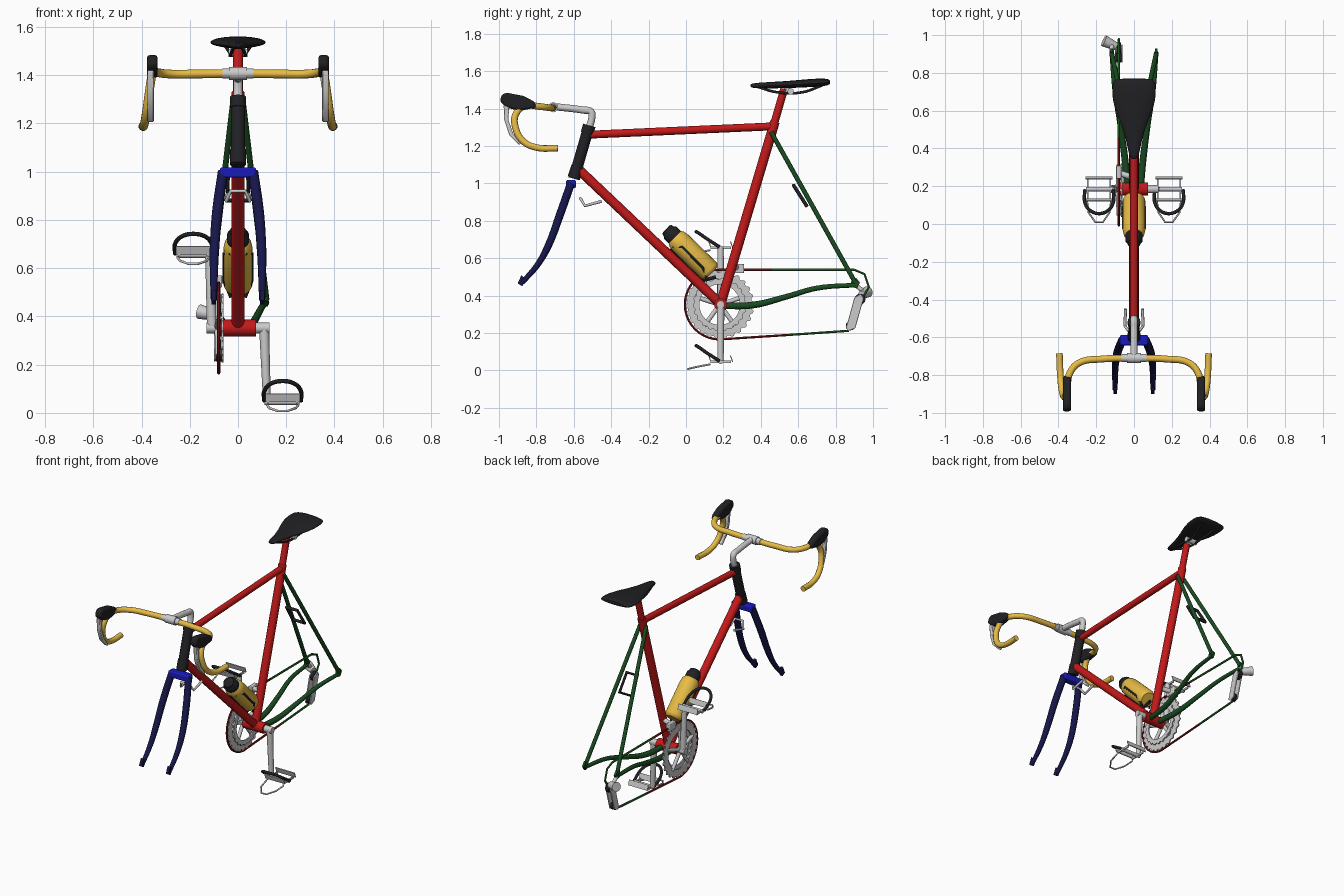
import bpy, bmesh, math
from mathutils import Vector


def paint(name, *rgb):
    m = bpy.data.materials.new(name)
    m.diffuse_color = (*rgb, 1)
    return m


RED = paint("red", 0.55, 0.01, 0.01)
DARK_RED = paint("dark_red", 0.2, 0.01, 0.01)
GREEN = paint("green", 0.01, 0.07, 0.015)
CHAIN_GREEN = paint("chain_green", 0.02, 0.15, 0.02)
NAVY = paint("navy", 0.008, 0.008, 0.07)
BLUE = paint("blue", 0.01, 0.01, 0.5)
YELLOW = paint("yellow", 0.8, 0.5, 0.06)
BLACK = paint("black", 0.015, 0.015, 0.018)


def finish(ob, mat, angle=40):
    if mat:
        ob.data.materials.append(mat)
    bpy.ops.object.select_all(action='DESELECT')
    ob.select_set(True)
    bpy.context.view_layer.objects.active = ob
    if ob.type == 'CURVE':
        bpy.ops.object.convert(target='MESH')
    bpy.ops.object.shade_smooth_by_angle(angle=math.radians(angle))
    return bpy.context.object


def tube(name, pts, r, mat=None, bend=False, closed=False, radii=None, res=4):
    """Round tube along points; bend=True makes a smooth path."""
    cu = bpy.data.curves.new(name, 'CURVE')
    cu.dimensions = '3D'
    cu.bevel_depth, cu.bevel_resolution, cu.resolution_u = r, res, 6
    cu.use_fill_caps = True
    sp = cu.splines.new('BEZIER')
    sp.bezier_points.add(len(pts) - 1)
    sp.use_cyclic_u = closed
    for i, (bp, p) in enumerate(zip(sp.bezier_points, pts)):
        bp.co = p
        bp.handle_left_type = bp.handle_right_type = 'AUTO' if bend else 'VECTOR'
        bp.radius = radii[i] if radii else 1
    ob = bpy.data.objects.new(name, cu)
    bpy.context.collection.objects.link(ob)
    return finish(ob, mat)


def mesh(name, verts, faces, mat=None, bevel=0, subsurf=0):
    me = bpy.data.meshes.new(name)
    me.from_pydata(verts, [], faces)
    bm = bmesh.new()
    bm.from_mesh(me)
    bmesh.ops.recalc_face_normals(bm, faces=bm.faces)
    bm.to_mesh(me)
    bm.free()
    ob = bpy.data.objects.new(name, me)
    bpy.context.collection.objects.link(ob)
    if bevel:
        b = ob.modifiers.new("bevel", 'BEVEL')
        b.width, b.segments = bevel, 2
    if subsurf:
        ob.modifiers.new("subsurf", 'SUBSURF').levels = subsurf
        ob.modifiers["subsurf"].render_levels = subsurf
    return finish(ob, mat)


def loft(name, rings, mat=None, **kw):
    n = len(rings[0])
    faces = [(k * n + i, k * n + (i + 1) % n, (k + 1) * n + (i + 1) % n, (k + 1) * n + i)
             for k in range(len(rings) - 1) for i in range(n)]
    faces += [tuple(range(n)), tuple(range((len(rings) - 1) * n, len(rings) * n))]
    return mesh(name, [v for r in rings for v in r], faces, mat, **kw)


def prism(name, yz, x0, x1, mat=None, bevel=0):
    return loft(name, [[(x, y, z) for y, z in yz] for x in (x0, x1)], mat, bevel=bevel)


def lathe(name, start, end, profile, mat, n=24):
    """Revolve (distance, radius) pairs about the axis start -> end in the yz plane."""
    a = Vector(start)
    d = (Vector(end) - a).normalized()
    u, v = Vector((1, 0, 0)), d.cross(Vector((1, 0, 0)))
    return loft(name, [[a + d * t + (u * math.cos(2 * math.pi * i / n) + v * math.sin(2 * math.pi * i / n)) * r
                        for i in range(n)] for t, r in profile], mat)


def rect(y0, y1, z0, z1):
    return [(y0, z0), (y1, z0), (y1, z1), (y0, z1)]


# Main frame
tube("top_tube", [(0, -0.53, 1.26), (0, 0.465, 1.305)], 0.021, RED)
tube("down_tube", [(0, -0.585, 1.085), (0, 0.185, 0.355)], 0.026, RED)
tube("seat_tube", [(0, 0.185, 0.355), (0, 0.475, 1.33)], 0.026, RED)
tube("seat_post", [(0, 0.46, 1.28), (0, 0.525, 1.505)], 0.021, RED)
tube("bottom_bracket", [(-0.075, 0.185, 0.352), (0.075, 0.185, 0.352)], 0.035, RED)
tube("head_tube", [(0, -0.52, 1.30), (0, -0.6, 1.025)], 0.03, BLACK)
tube("headset_top", [(0, -0.517, 1.31), (0, -0.53, 1.265)], 0.034, BLACK)
tube("headset_bottom", [(0, -0.58, 1.09), (0, -0.6, 1.03)], 0.034, BLACK)

# Fork crown
prism("fork_crown", rect(-0.642, -0.588, 0.975, 1.018), -0.075, 0.075, BLUE, 0.008)

# Saddle, rails and clamp
seat = [(0.343, 0.012, 1.522, 0.008), (0.36, 0.028, 1.52, 0.018), (0.45, 0.043, 1.522, 0.021),
        (0.54, 0.075, 1.525, 0.023), (0.62, 0.112, 1.53, 0.026), (0.70, 0.123, 1.535, 0.027),
        (0.755, 0.118, 1.538, 0.024), (0.772, 0.095, 1.54, 0.012)]
loft("saddle", [[(w * math.cos(a), y, z + h * math.sin(a) * (1 if math.sin(a) > 0 else 0.7))
                 for a in [2 * math.pi * i / 12 for i in range(12)]] for y, w, z, h in seat],
     BLACK, subsurf=1)
tube("saddle_clamp", [(-0.04, 0.56, 1.492), (0.04, 0.56, 1.492)], 0.017)
tube("saddle_post_head", [(0, 0.52, 1.49), (0, 0.56, 1.495)], 0.018)

# Stem and handlebar
tube("stem", [(0, -0.525, 1.28), (0, -0.503, 1.355), (0, -0.508, 1.383), (0, -0.55, 1.392), (0, -0.70, 1.41)],
     0.019, bend=True)
tube("stem_clamp", [(-0.038, -0.71, 1.407), (0.038, -0.71, 1.407)], 0.027)
tube("bar_sleeve", [(-0.065, -0.71, 1.407), (0.065, -0.71, 1.407)], 0.021)

for s, side in ((1, "left"), (-1, "right")):
    tube(f"handlebar_{side}", [(0, -0.71, 1.407), (s * 0.17, -0.715, 1.405), (s * 0.29, -0.735, 1.405),
         (s * 0.34, -0.79, 1.412), (s * 0.353, -0.86, 1.415), (s * 0.362, -0.91, 1.37),
         (s * 0.372, -0.912, 1.30), (s * 0.383, -0.87, 1.225), (s * 0.39, -0.80, 1.192),
         (s * 0.395, -0.685, 1.188)], 0.018, YELLOW, bend=True)
    prism(f"brake_hood_{side}", [(-0.995, 1.44), (-0.985, 1.475), (-0.96, 1.485), (-0.87, 1.468), (-0.81, 1.437),
          (-0.8, 1.405), (-0.89, 1.388), (-0.96, 1.405)], s * 0.355 - 0.022, s * 0.355 + 0.022, BLACK, 0.012)
    prism(f"brake_lever_{side}", [(-0.975, 1.42), (-0.972, 1.34), (-0.945, 1.26), (-0.89, 1.205),
          (-0.883, 1.215), (-0.925, 1.27), (-0.95, 1.34), (-0.945, 1.41)],
          s * 0.362 - 0.013, s * 0.362 + 0.013, None, 0.004)
    # Fork blades
    tube(f"fork_blade_{side}", [(s * 0.062, -0.615, 1.0), (s * 0.086, -0.675, 0.83), (s * 0.098, -0.735, 0.67),
         (s * 0.1, -0.79, 0.57), (s * 0.1, -0.875, 0.47)], 0.022, NAVY, bend=True, radii=(1, 1, 0.9, 0.75, 0.6))
    prism(f"fork_tip_{side}", [(-0.9, 0.465), (-0.875, 0.45), (-0.855, 0.485), (-0.88, 0.51)],
          s * 0.1 - 0.009, s * 0.1 + 0.009, NAVY)
    # Rear stays
    tube(f"seat_stay_{side}", [(s * 0.022, 0.455, 1.275), (s * 0.118, 0.905, 0.47)], 0.0125, GREEN)
    tube(f"chain_stay_{side}", [(s * 0.035, 0.2, 0.345), (s * 0.05, 0.36, 0.35), (s * 0.075, 0.54, 0.395),
         (s * 0.1, 0.7, 0.44), (s * 0.118, 0.91, 0.457)], 0.015, GREEN, bend=True, radii=(1.2, 1.2, 1, 0.9, 0.8))
    prism(f"dropout_{side}", [(0.88, 0.445), (0.915, 0.44), (0.93, 0.47), (0.91, 0.495), (0.885, 0.49)],
          s * 0.118 - 0.007, s * 0.118 + 0.007, GREEN)
    tube(f"saddle_rail_{side}", [(s * 0.015, 0.37, 1.52), (s * 0.03, 0.49, 1.487), (s * 0.03, 0.62, 1.487),
         (s * 0.055, 0.73, 1.525)], 0.007, BLACK, bend=True)
    # Cranks and pedals
    z = 0.045 if s > 0 else 0.655
    tube(f"crank_axle_{side}", [(s * 0.07, 0.185, 0.352), (s * 0.13, 0.185, 0.352)], 0.022)
    tube(f"crank_arm_{side}", [(s * 0.108, 0.185, 0.36), (s * 0.12, 0.185, z)], 0.019, radii=(1.1, 0.85))
    c, y = s * 0.185, 0.185
    tube(f"pedal_spindle_{side}", [(s * 0.11, y, z), (s * 0.255, y, z)], 0.012)
    for k, dy in (("rear", 0.058), ("front", -0.058)):
        prism(f"pedal_plate_{k}_{side}", [(y + dy - 0.008, z + 0.034), (y + dy - 0.003, z + 0.036),
              (y + dy + 0.009, z + 0.002), (y + dy + 0.004, z)], c - 0.072, c + 0.072)
    for dx in (-0.06, 0.06):
        prism(f"pedal_side_{side}", rect(y - 0.055, y + 0.055, z - 0.006, z + 0.008), c + dx - 0.004, c + dx + 0.004)
    tube(f"toe_clip_{side}", [(c - 0.065, 0.13, z - 0.012), (c - 0.055, 0.06, z - 0.025), (c - 0.02, 0.01, z - 0.037),
         (c + 0.02, 0.01, z - 0.037), (c + 0.055, 0.06, z - 0.025), (c + 0.065, 0.13, z - 0.012)], 0.005)
    tube(f"toe_strap_{side}", [(c - 0.076, 0.18, z + 0.005), (c - 0.074, 0.11, z + 0.05), (c - 0.045, 0.07, z + 0.078),
         (c, 0.055, z + 0.087), (c + 0.045, 0.07, z + 0.078), (c + 0.074, 0.11, z + 0.05),
         (c + 0.076, 0.18, z + 0.005)], 0.009, BLACK, bend=True)
    # Bottle cage side rails
    tube(f"bottle_cage_{side}", [(s * 0.03, 0.115, 0.48), (s * 0.058, 0.09, 0.55), (s * 0.058, -0.02, 0.66),
         (s * 0.03, -0.07, 0.66)], 0.007, BLACK)

# Bottle
a, b = (0, 0.137, 0.52), (0, -0.063, 0.715)
lathe("bottle", a, b, [(0, 0.045), (0.01, 0.056), (0.02, 0.06), (0.235, 0.06), (0.262, 0.055), (0.28, 0.042)], YELLOW)
lathe("bottle_cap", b, (0, -0.263, 0.91), [(-0.005, 0.046), (0.03, 0.046), (0.04, 0.038), (0.055, 0.034), (0.06, 0.025)], BLACK)
tube("cage_spine", [(0, -0.08, 0.655), (0, 0.10, 0.483), (0, 0.16, 0.50)], 0.01, BLACK)

# Chainrings with teeth and spokes
CY, CZ, X = 0.18, 0.352, -0.08


def gear(name, x, ri, ro, tooth, teeth, t=0.004):
    n = teeth * 4
    prof = []
    for i in range(n):
        a = 2 * math.pi * i / n
        r = ro + (tooth if i % 4 < 2 else 0)
        ca, sa = math.cos(a), math.sin(a)
        prof += [(x + dx, CY + q * ca, CZ + q * sa) for q, dx in ((r, -t), (r, t), (ri, t), (ri, -t))]
    faces = [(4 * i + k, 4 * i + (k + 1) % 4, 4 * ((i + 1) % n) + (k + 1) % 4, 4 * ((i + 1) % n) + k)
             for i in range(n) for k in range(4)]
    return mesh(name, prof, faces)


gear("outer_chainring", X, 0.128, 0.172, 0.012, 26)
gear("inner_chainring", X + 0.016, 0.108, 0.135, 0.008, 22)
for i in range(5):
    a = 2 * math.pi * i / 5 + math.pi / 2
    tube("crank_spider_arm", [(X - 0.006, CY, CZ), (X, CY + 0.14 * math.cos(a), CZ + 0.14 * math.sin(a))], 0.012)

# Chain
arc = [(X, CY + 0.186 * math.cos(t), CZ + 0.186 * math.sin(t))
       for t in [math.pi / 2 + math.pi * i / 20 for i in range(21)]]
tube("chain_front", [(X, 0.46, 0.538)] + arc + [(X, 0.55, 0.19)], 0.007, DARK_RED, res=1)
tube("chain_rear", [(X, 0.46, 0.538), (X, 0.9, 0.538), (X, 0.955, 0.515), (X, 0.978, 0.445), (X, 0.945, 0.39)],
     0.007, CHAIN_GREEN, res=1)
tube("chain_lower", [(X, 0.55, 0.19), (X, 0.87, 0.212)], 0.007, CHAIN_GREEN, res=1)

# Rear derailleur
for dx in (-0.016, 0.016):
    prism("derailleur_cage", [(0.855, 0.225), (0.87, 0.212), (0.905, 0.225), (0.95, 0.385), (0.935, 0.41),
          (0.9, 0.39)], X + dx - 0.004, X + dx + 0.004, None, 0.003)
for y, z, r in ((0.88, 0.24, 0.026), (0.93, 0.38, 0.03)):
    tube("jockey_wheel", [(X - 0.012, y, z), (X + 0.012, y, z)], r, BLACK)
tube("derailleur_body", [(-0.095, 0.94, 0.405), (-0.16, 0.97, 0.42)], 0.031, radii=(0.7, 1))
tube("derailleur_hanger", [(-0.118, 0.91, 0.455), (-0.118, 0.95, 0.42)], 0.012)

# Front derailleur
prism("front_derailleur", rect(0.24, 0.31, 0.52, 0.57), X - 0.014, X + 0.014, None, 0.004)
tube("front_derailleur_arm", [(X, 0.27, 0.55), (0, 0.245, 0.56)], 0.016)

# Brake calipers
tube("front_brake", [(-0.045, -0.45, 0.905), (-0.048, -0.54, 0.88), (-0.03, -0.565, 0.92), (0.03, -0.565, 0.92),
     (0.048, -0.54, 0.88), (0.045, -0.45, 0.905)], 0.008)
tube("rear_brake", [(-0.04, 0.575, 0.99), (0.04, 0.575, 0.99), (0.045, 0.645, 0.88), (-0.045, 0.645, 0.88)],
     0.01, BLACK, closed=True)
